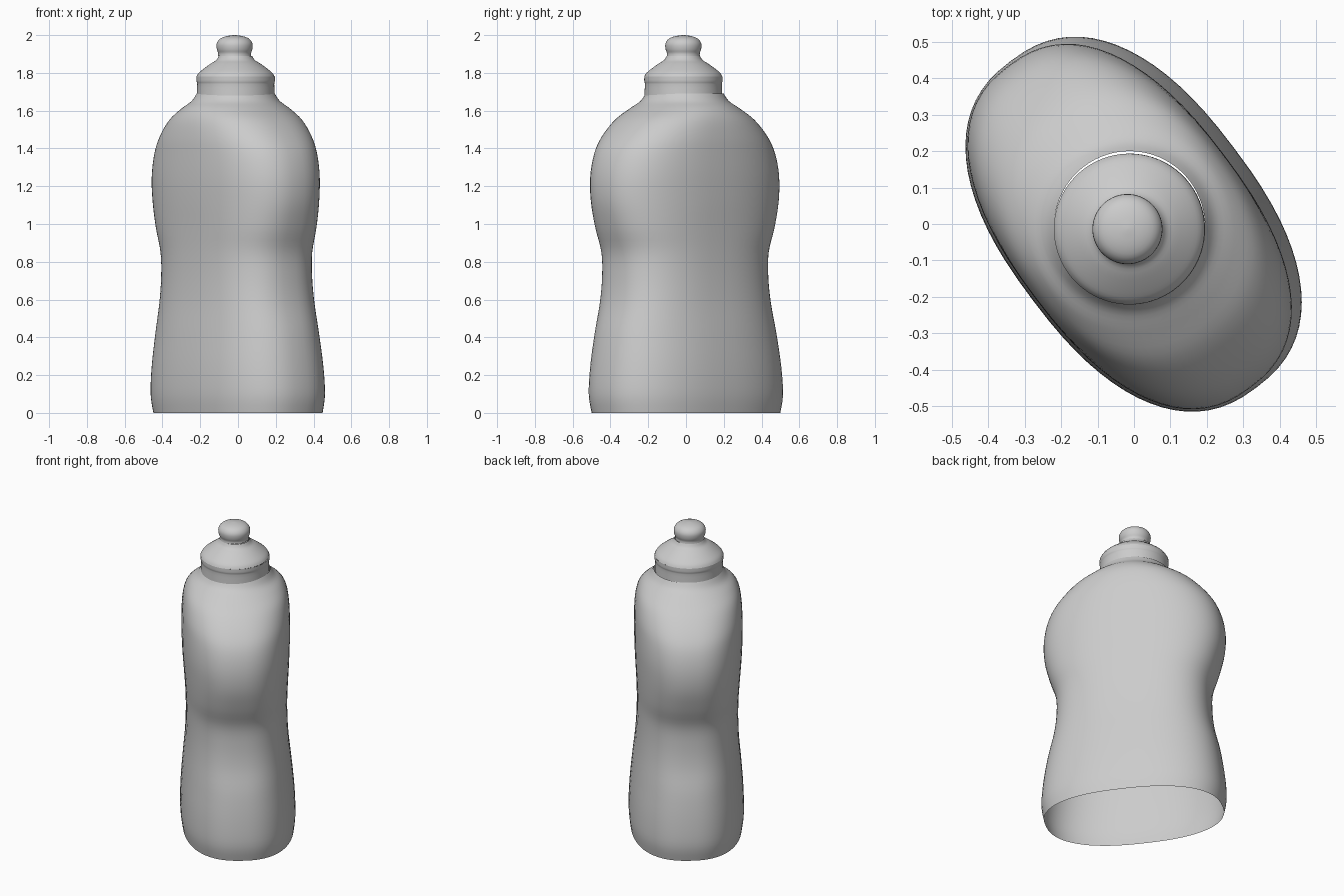
import bpy, bmesh, math
from mathutils import Vector, Matrix

cube = bpy.data.objects.get("Cube")
if cube:
    bpy.data.objects.remove(cube)

# Single plain colour
grey = bpy.data.materials.new("plain grey")
grey.use_nodes = True
colour = (0.6, 0.6, 0.6, 1)
grey.diffuse_color = colour
grey.node_tree.nodes["Principled BSDF"].inputs["Base Color"].default_value = colour

TURN = Matrix.Rotation(math.radians(-53), 3, "Z")
SEGMENTS = 72


def smooth_rows(rows, steps):
    """Catmull-Rom interpolation through the profile rows."""
    pts = [rows[0]] + rows + [rows[-1]]
    out = []
    for p, q, r, s in zip(pts, pts[1:], pts[2:], pts[3:]):
        for k in range(steps):
            t = k / steps
            out.append([0.5 * (2 * b + (c - a) * t + (2 * a - 5 * b + 4 * c - d) * t * t
                        + (3 * b - a - 3 * c + d) * t ** 3)
                        for a, b, c, d in zip(p, q, r, s)])
    return out + [rows[-1]]


def superellipse(a, b, n, z, offset):
    ring = []
    for i in range(SEGMENTS):
        t = math.tau * i / SEGMENTS
        c, s = math.cos(t), math.sin(t)
        x = math.copysign(abs(c) ** (2 / n), c) * a
        y = math.copysign(abs(s) ** (2 / n), s) * b
        ring.append(TURN @ Vector((x, y, z)) + offset)
    return ring


def loft(name, rings, closed_top=False):
    """Skin the rings into a thin shell, open at the bottom."""
    bm = bmesh.new()
    loops = [[bm.verts.new(p) for p in ring] for ring in rings]
    for low, high in zip(loops, loops[1:]):
        for i in range(SEGMENTS):
            j = (i + 1) % SEGMENTS
            bm.faces.new((low[i], low[j], high[j], high[i]))
    if closed_top:
        bm.faces.new(loops[-1])
    mesh = bpy.data.meshes.new(name)
    bm.to_mesh(mesh)
    bm.free()
    mesh.materials.append(grey)
    obj = bpy.data.objects.new(name, mesh)
    bpy.context.collection.objects.link(obj)
    bpy.ops.object.select_all(action="DESELECT")
    obj.select_set(True)
    bpy.context.view_layer.objects.active = obj
    bpy.ops.object.shade_smooth_by_angle(angle=math.radians(40))


# Squeezable body: height, long half-width, short half-width, squareness
body = [
    (0.00, 0.545, 0.335, 2.4),
    (0.10, 0.561, 0.346, 2.4),
    (0.25, 0.550, 0.342, 2.4),
    (0.42, 0.523, 0.328, 2.4),
    (0.58, 0.485, 0.312, 2.5),
    (0.72, 0.470, 0.305, 2.5),
    (0.85, 0.474, 0.305, 2.5),
    (0.98, 0.515, 0.311, 2.5),
    (1.12, 0.548, 0.320, 2.4),
    (1.25, 0.550, 0.325, 2.4),
    (1.37, 0.522, 0.325, 2.4),
    (1.46, 0.468, 0.322, 2.4),
    (1.55, 0.382, 0.308, 2.3),
    (1.61, 0.295, 0.278, 2.1),
    (1.65, 0.236, 0.234, 2.0),
    (1.69, 0.207, 0.207, 2.0),
]
rings = []
for z, a, b, n in smooth_rows(body, 4):
    shift = min(z, 1.2) / 1.2
    rings.append(superellipse(a, b, n, z, Vector((-0.012, -0.007, 0)) * shift))
loft("bottle_body", rings)


def turned(name, profile, centre, closed_top=False):
    rows = smooth_rows(profile, 3)
    loft(name, [superellipse(r, r, 2, z, Vector(centre)) for z, r in rows], closed_top)


# Screw cap: straight skirt, then a domed top running into the spout
turned("cap_skirt", [(1.68, 0.206), (1.74, 0.204), (1.755, 0.207), (1.78, 0.207)],
       (-0.012, -0.014, 0))
turned("cap_dome", [(1.78, 0.207), (1.80, 0.195), (1.825, 0.165), (1.85, 0.130),
                    (1.868, 0.102), (1.89, 0.088)], (-0.013, -0.014, 0))

# Rounded spout tip
turned("spout_tip", [(1.89, 0.088), (1.905, 0.087), (1.925, 0.094), (1.955, 0.095),
                     (1.98, 0.078), (1.994, 0.045), (2.0, 0.004)],
       (-0.018, -0.014, 0), closed_top=True)
